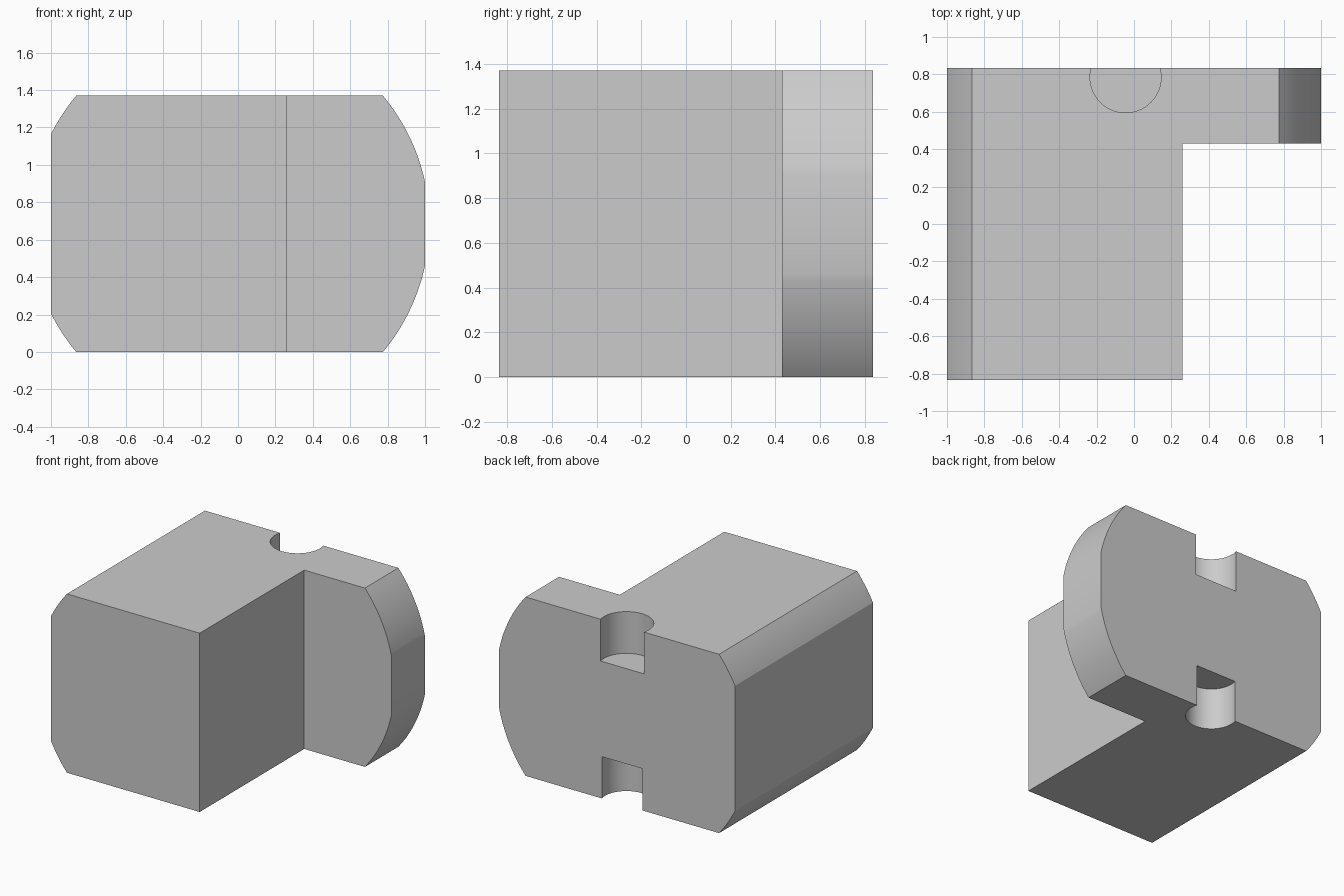
import bpy, bmesh, math
from mathutils import Matrix

cube = bpy.data.objects.get("Cube")
if cube:
    bpy.data.objects.remove(cube, do_unlink=True)

HEIGHT, HALF_DEPTH = 1.37, 0.835
CENTRE_X, MID_Z = -0.045, HEIGHT / 2
RADIUS = math.hypot(0.82, MID_Z)

grey = bpy.data.materials.new("plain grey")
grey.use_nodes = True
colour = (0.6, 0.6, 0.6, 1)
grey.diffuse_color = colour
grey.node_tree.nodes["Principled BSDF"].inputs["Base Color"].default_value = colour


def make_object(name, bm):
    bmesh.ops.recalc_face_normals(bm, faces=bm.faces)
    mesh = bpy.data.meshes.new(name)
    bm.to_mesh(mesh)
    bm.free()
    mesh.materials.append(grey)
    obj = bpy.data.objects.new(name, mesh)
    bpy.context.collection.objects.link(obj)
    return obj


def side_arcs(end_x, steps=16):
    """Round outline cut flat at end_x, listed from bottom to top."""
    reach = abs(end_x - CENTRE_X)
    side = math.copysign(1, end_x - CENTRE_X)
    flat = math.acos(reach / RADIUS)
    corner = math.asin(MID_Z / RADIUS)
    upper = [flat + (corner - flat) * i / steps for i in range(steps + 1)]
    angles = [-a for a in reversed(upper)] + upper
    return [(CENTRE_X + side * RADIUS * math.cos(a), MID_Z + RADIUS * math.sin(a))
            for a in angles]


# Rounded block, extruded from front to back
bm = bmesh.new()
outline = side_arcs(1) + side_arcs(-1)[::-1]
face = bm.faces.new([bm.verts.new((x, -HALF_DEPTH, z)) for x, z in outline])
new = bmesh.ops.extrude_face_region(bm, geom=[face])["geom"]
bmesh.ops.translate(bm, vec=(0, 2 * HALF_DEPTH, 0),
                    verts=[v for v in new if isinstance(v, bmesh.types.BMVert)])
block = make_object("rounded_block", bm)

# Box that clears the front left corner and leaves the rear flange
bm = bmesh.new()
bmesh.ops.create_cube(bm, size=2, matrix=Matrix.Translation((1.26, -0.57, MID_Z)))
cutters = [make_object("corner_cutter", bm)]

# Round notches in the back edge, top and bottom
for name, radius, z in (("top_notch_cutter", 0.19, HEIGHT), ("bottom_notch_cutter", 0.18, 0)):
    bm = bmesh.new()
    bmesh.ops.create_cone(bm, cap_ends=True, segments=64, radius1=radius, radius2=radius,
                          depth=0.64, matrix=Matrix.Translation((CENTRE_X, 0.785, z)))
    cutters.append(make_object(name, bm))

bpy.ops.object.select_all(action="DESELECT")
block.select_set(True)
bpy.context.view_layer.objects.active = block
for cutter in cutters:
    mod = block.modifiers.new(cutter.name, "BOOLEAN")
    mod.operation, mod.solver, mod.object = "DIFFERENCE", "EXACT", cutter
    bpy.ops.object.modifier_apply(modifier=mod.name)
    bpy.data.objects.remove(cutter, do_unlink=True)
bpy.ops.object.shade_smooth_by_angle(angle=math.radians(20))
